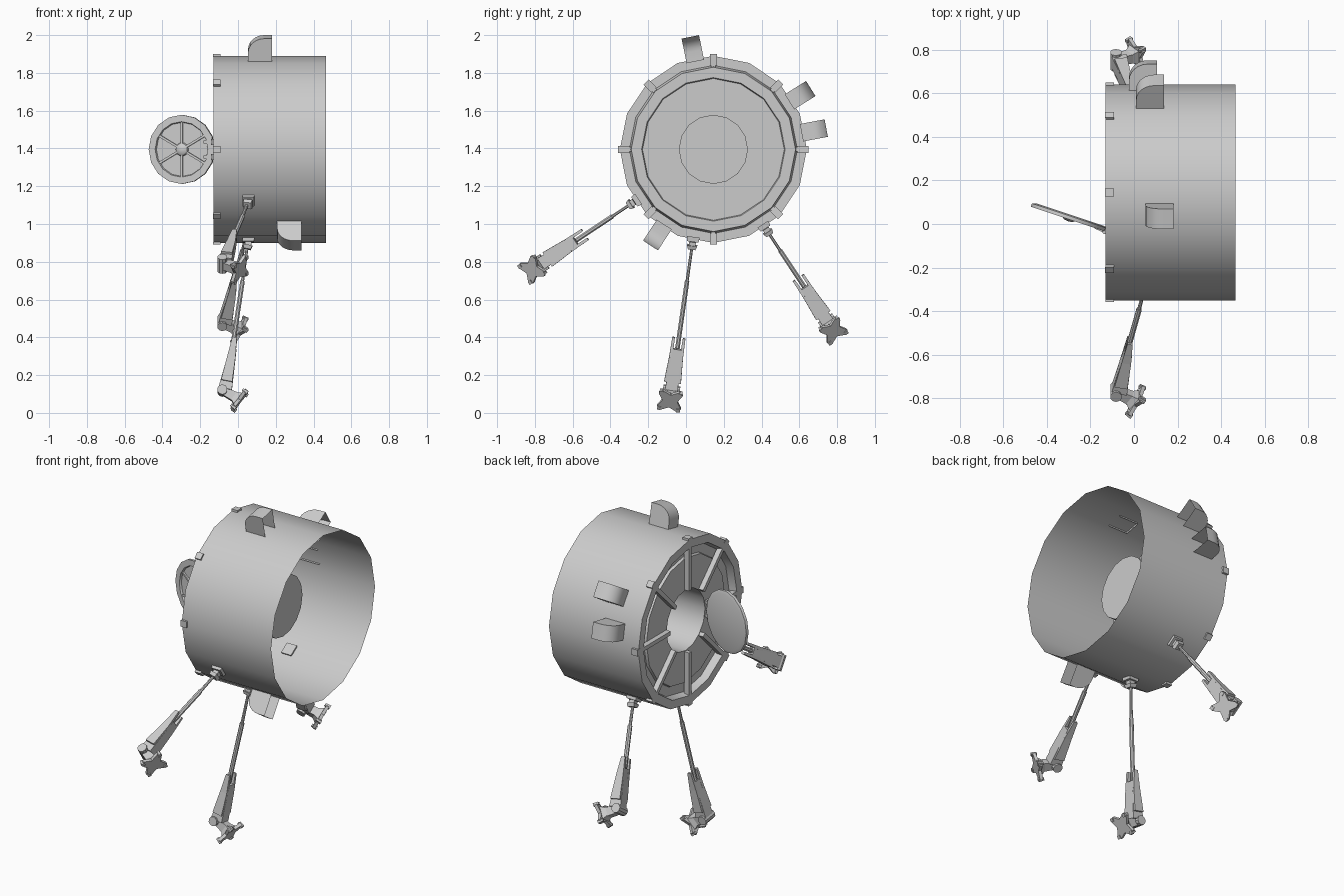
import bpy, bmesh, math
from math import sin, cos, pi, radians
from mathutils import Vector, Matrix

if "Cube" in bpy.data.objects:
    bpy.data.objects.remove(bpy.data.objects["Cube"])

CENTRE = Vector((0, 0.145, 1.395))
SIDES = 16


def finish(name, bm, mat=None):
    if mat:
        bm.transform(mat)
    me = bpy.data.meshes.new(name)
    bm.to_mesh(me)
    bm.free()
    ob = bpy.data.objects.new(name, me)
    bpy.context.collection.objects.link(ob)
    return ob


def frame(o, x, y, z):
    m = Matrix((x, y, z)).transposed().to_4x4()
    m.translation = o
    return m


def radial(deg, origin=CENTRE):
    """Local frame on the drum: X = drum axis, Y = tangent, Z = outward."""
    a = radians(deg)
    return frame(origin, Vector((1, 0, 0)), Vector((0, sin(a), -cos(a))), Vector((0, cos(a), sin(a))))


def lathe(name, profile, mat, n=SIDES):
    """Revolve (axial, radius) points about local X; radius 0 closes the end."""
    bm = bmesh.new()
    rings = []
    for x, r in profile:
        k = n if r else 1
        rings.append([bm.verts.new((x, r * cos(2 * pi * i / n), r * sin(2 * pi * i / n))) for i in range(k)])
    for a, b in zip(rings, rings[1:]):
        for i in range(n):
            j = (i + 1) % n
            f = [a[i % len(a)], a[j % len(a)], b[j % len(b)], b[i % len(b)]]
            bm.faces.new(list(dict.fromkeys(f)))
    return finish(name, bm, mat)


def loft(bm, p, q, a, b, n=4):
    """Tapered bar from p to q; a and b are half sizes (across, along local Y)."""
    p, q = Vector(p), Vector(q)
    d = (q - p).normalized()
    t = Vector((0, 1, 0))
    if abs(d.dot(t)) > 0.9:
        t = Vector((0, 0, 1))
    u = t.cross(d).normalized()
    t = d.cross(u)
    k, off = (math.sqrt(2), pi / 4) if n == 4 else (1, pi / n)
    ends = []
    for c, (hu, ht) in ((p, a), (q, b)):
        ends.append([bm.verts.new(c + u * hu * k * cos(off + 2 * pi * i / n) + t * ht * k * sin(off + 2 * pi * i / n))
                     for i in range(n)])
    for i in range(n):
        j = (i + 1) % n
        bm.faces.new((ends[0][i], ends[0][j], ends[1][j], ends[1][i]))
    bm.faces.new(ends[0][::-1])
    bm.faces.new(ends[1])


# Drum shell, open at the +x end
at_centre = Matrix.Translation(CENTRE)
lathe("drum_shell", [(0.465, 0.495), (-0.13, 0.495)], at_centre)

# Stepped end panel and capped tunnel behind the hatch opening
lathe("end_panel", [(-0.13, 0.495), (-0.13, 0.445), (-0.085, 0.435), (-0.085, 0.38), (-0.10, 0.375),
                    (-0.10, 0.183)], at_centre)
lathe("entry_tunnel", [(-0.10, 0.183), (0.20, 0.183), (0.20, 0)], at_centre)

# Eight ribs on the end panel and eight clips on the rim
ribs, clips = bmesh.new(), bmesh.new()
for i in range(8):
    for bm, bars in ((ribs, [((-0.114, 0, 0.186), (-0.114, 0, 0.455), (0.016, 0.012), (0.016, 0.012))]),
                     (clips, [((-0.112, 0, 0.445), (-0.112, 0, 0.504), (0.016, 0.019), (0.02, 0.019))])):
        part = bmesh.new()
        for b in bars:
            loft(part, *b)
        part.transform(radial(45 * i))
        tmp = bpy.data.meshes.new("tmp")
        part.to_mesh(tmp)
        part.free()
        bm.from_mesh(tmp)
        bpy.data.meshes.remove(tmp)
finish("panel_ribs", ribs)
finish("rim_clips", clips)

# Open hatch: dished disc with six ribs and a domed hub on its front
n = Vector((-0.316, -0.949, 0)).normalized()
up = Vector((0, 0, 1))
hatch = frame(Vector((-0.295, 0.035, 1.395)), n, up.cross(n), up)
lathe("hatch_disc", [(-0.008, 0), (-0.008, 0.165), (-0.002, 0.183), (0.014, 0.183), (0.014, 0.147),
                     (0.003, 0.143), (0.003, 0)], hatch)
lathe("hatch_hub", [(0.003, 0.036), (0.013, 0.032), (0.021, 0.02), (0.024, 0)], hatch)
bm = bmesh.new()
for i in range(6):
    a = pi / 2 + i * pi / 3
    d = Vector((0, cos(a), sin(a)))
    off = Vector((0.006, 0, 0))
    loft(bm, off + d * 0.03, off + d * 0.148, (0.006, 0.006), (0.006, 0.006))
finish("hatch_ribs", bm, hatch)

# Hinge knuckles and arms between the hatch and the panel
bm = bmesh.new()
for s in (-1, 1):
    z = 1.395 + s * 0.04
    loft(bm, (-0.132, -0.035, z - 0.016), (-0.132, -0.035, z + 0.016), (0.013, 0.013), (0.013, 0.013), 8)
    loft(bm, (-0.135, -0.035, z), (-0.18, -0.015, z), (0.008, 0.006), (0.008, 0.006))
    loft(bm, (-0.132, -0.035, z), (-0.10, -0.05, z), (0.01, 0.01), (0.01, 0.01))
finish("hatch_hinge", bm)

# Scoop fairings: curved hood with two cheeks, open towards +x
for i, (deg, x0) in enumerate(((101.6, 0.053), (32, 0.01), (10.7, -0.023), (236.8, 0.207))):
    prof = [(x0, 0.475)]
    prof += [(x0 + 0.085 * (1 - cos(k * pi / 12)), 0.53 + 0.078 * sin(k * pi / 12)) for k in range(7)]
    prof += [(x0 + 0.128, 0.608)]
    bm = bmesh.new()
    l, r = [[bm.verts.new((x, t, s)) for x, s in prof] for t in (-0.047, 0.047)]
    for k in range(len(prof) - 1):
        bm.faces.new((l[k], l[k + 1], r[k + 1], r[k]))
    for side, t in ((l, -0.047), (r, 0.047)):
        bm.faces.new(side + [bm.verts.new((x0 + 0.128, t, 0.475))])
    bmesh.ops.recalc_face_normals(bm, faces=bm.faces)
    finish(f"scoop_fairing_{i + 1}", bm, radial(deg))


def leg(name, root_deg, aim_deg, e):
    """Telescopic leg; e lengthens the rod."""
    a = radians(root_deg)
    m = radial(aim_deg, CENTRE + Vector((0, cos(a), sin(a))) * 0.49)
    # Root bracket
    bm = bmesh.new()
    loft(bm, (0.055, 0, -0.015), (0.055, 0, 0.012), (0.033, 0.034), (0.03, 0.03))
    loft(bm, (0.055, 0, 0.012), (0.052, 0, 0.035), (0.017, 0.018), (0.017, 0.018))
    loft(bm, (0.052, 0, 0.03), (0.048, 0, 0.05), (0.024, 0.027), (0.02, 0.02))
    finish(name + "_bracket", bm, m)
    # Two-stage rod
    bm = bmesh.new()
    mid = Vector((0.05, 0, 0.04)).lerp(Vector((-0.025, 0, 0.36 + e)), 0.35)
    loft(bm, (0.05, 0, 0.03), mid, (0.008, 0.008), (0.009, 0.009), 8)
    loft(bm, mid, (-0.03, 0, 0.38 + e), (0.013, 0.013), (0.013, 0.013), 8)
    finish(name + "_rod", bm, m)
    # Tapered housing with side prongs and ankle pin
    bm = bmesh.new()
    ankle = Vector((-0.083, 0, 0.607 + e))
    loft(bm, (-0.026, 0, 0.385 + e), (-0.068, 0, 0.60 + e), (0.018, 0.024), (0.036, 0.034))
    for s in (-1, 1):
        loft(bm, (-0.018, s * 0.028, 0.325 + e), (-0.035, s * 0.028, 0.43 + e), (0.012, 0.007), (0.022, 0.009))
        loft(bm, (-0.035, s * 0.028, 0.43 + e), (-0.06, s * 0.033, 0.56 + e), (0.022, 0.009), (0.03, 0.012))
    loft(bm, ankle - Vector((0, 0.045, 0)), ankle + Vector((0, 0.045, 0)), (0.027, 0.027), (0.027, 0.027), 10)
    finish(name + "_housing", bm, m)
    # Foot: flared neck and concave four-pointed pad with corner studs
    nrm, t, u = Vector((0.8, 0, 0.6)), Vector((0, 1, 0)), Vector((-0.6, 0, 0.8))
    pad = Vector((0.008, 0, 0.66 + e))
    bm = bmesh.new()
    loft(bm, ankle, pad - nrm * 0.03, (0.02, 0.022), (0.026, 0.024))
    loft(bm, pad - nrm * 0.04, pad, (0.022, 0.022), (0.042, 0.042))
    outline = [((0.064, 0.044), (0.044, 0.064), (0, 0.04))[k % 3] for k in range(3)]
    low, top = [], []
    for q in range(4):
        for x, y in outline:
            v = pad + t * (x * cos(q * pi / 2) - y * sin(q * pi / 2)) + u * (x * sin(q * pi / 2) + y * cos(q * pi / 2))
            low.append(bm.verts.new(v + nrm * 0.008))
            top.append(bm.verts.new(v - nrm * 0.01))
        c = pad + (t * cos(q * pi / 2 + pi / 4) + u * sin(q * pi / 2 + pi / 4)) * 0.072
        loft(bm, c - nrm * 0.018, c + nrm * 0.014, (0.007, 0.007), (0.01, 0.01))
    bm.faces.new(low)
    bm.faces.new(top[::-1])
    for k in range(12):
        j = (k + 1) % 12
        bm.faces.new((low[k], top[k], top[j], low[j]))
    bmesh.ops.recalc_face_normals(bm, faces=bm.faces)
    finish(name + "_foot", bm, m)


leg("front_leg", 213.5, 213.6, 0)
leg("middle_leg", 257.3, 261.8, 0.2)
leg("rear_leg", 303.4, 303.6, 0)

# Smooth the round surfaces, keep hard edges
bpy.ops.object.select_all(action='SELECT')
bpy.context.view_layer.objects.active = bpy.data.objects["drum_shell"]
bpy.ops.object.shade_smooth_by_angle(angle=radians(30))
